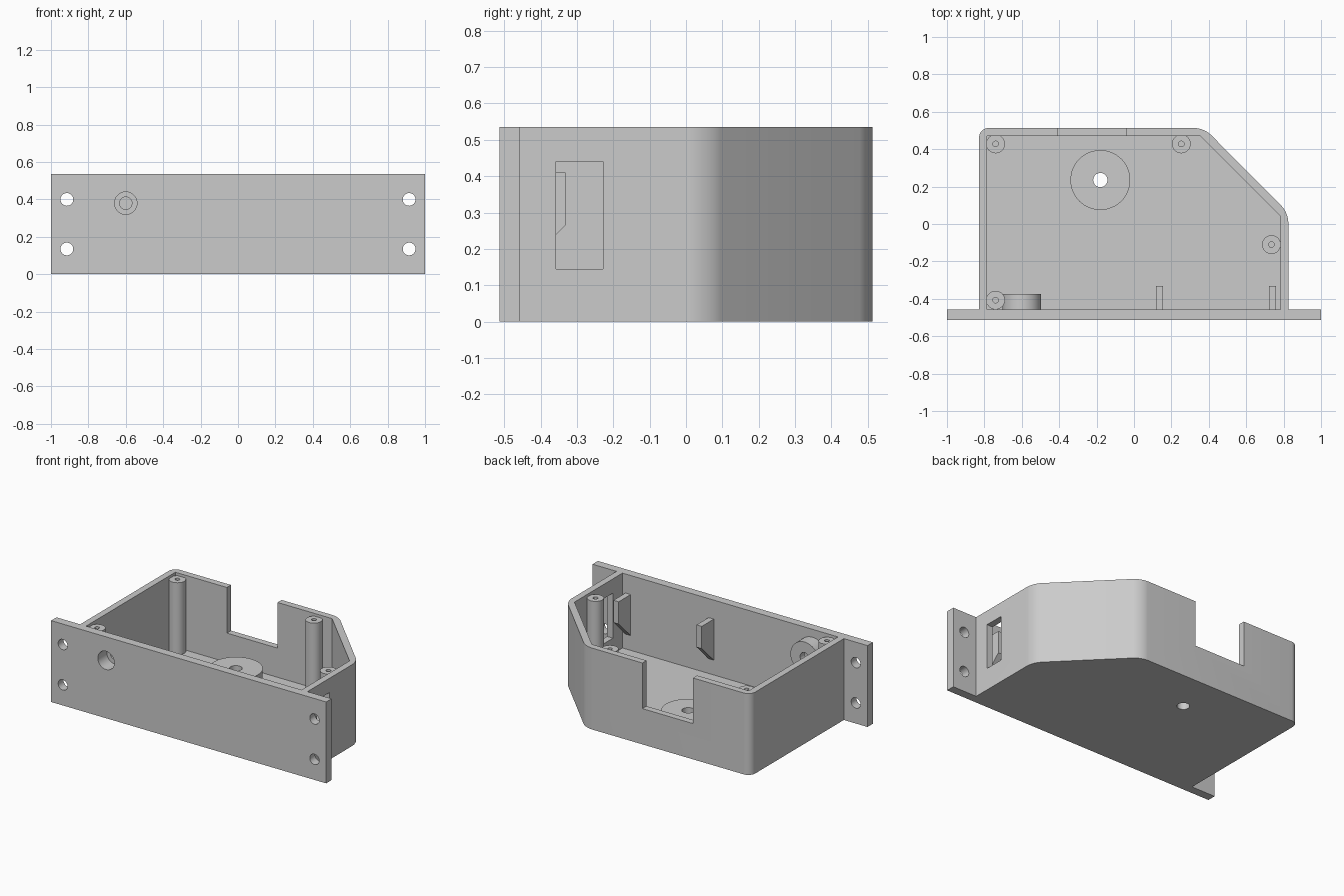
import bpy, bmesh, math
from mathutils import Matrix, Vector

cube = bpy.data.objects.get("Cube")
if cube:
    bpy.data.objects.remove(cube)

grey = bpy.data.materials.new("plain grey")
grey.use_nodes = True
grey.diffuse_color = (0.6, 0.6, 0.6, 1)
grey.node_tree.nodes["Principled BSDF"].inputs["Base Color"].default_value = (0.6, 0.6, 0.6, 1)

HEIGHT, FLOOR = 0.535, 0.043
FRONT, BACK, PANEL_BACK = -0.513, 0.513, -0.457


def make(name, bm):
    bmesh.ops.recalc_face_normals(bm, faces=bm.faces)
    mesh = bpy.data.meshes.new(name)
    bm.to_mesh(mesh)
    bm.free()
    mesh.materials.append(grey)
    obj = bpy.data.objects.new(name, mesh)
    bpy.context.collection.objects.link(obj)
    return obj


def box(name, lo, hi):
    bm = bmesh.new()
    lo, hi = Vector(lo), Vector(hi)
    size = hi - lo
    bmesh.ops.create_cube(bm, size=1, matrix=Matrix.Translation((lo + hi) / 2) @ Matrix.Diagonal((*size, 1)))
    return make(name, bm)


def rod(name, start, end, radius, sides=48):
    bm = bmesh.new()
    start, end = Vector(start), Vector(end)
    axis = end - start
    turn = axis.to_track_quat('Z', 'Y').to_matrix().to_4x4()
    bmesh.ops.create_cone(bm, cap_ends=True, segments=sides, radius1=radius, radius2=radius,
                          depth=axis.length, matrix=Matrix.Translation((start + end) / 2) @ turn)
    return make(name, bm)


def prism(name, points, move, rounded=(), radius=0.05):
    """Extrude a closed profile by a vector, rounding the chosen corners."""
    bm = bmesh.new()
    face = bm.faces.new([bm.verts.new(p) for p in points])
    move = Vector(move)
    top = bmesh.ops.extrude_face_region(bm, geom=[face])["geom"]
    bmesh.ops.translate(bm, verts=[v for v in top if isinstance(v, bmesh.types.BMVert)], vec=move)
    corners = [Vector(points[i]) for i in rounded]
    edges = [e for e in bm.edges
             if abs((e.verts[0].co - e.verts[1].co).normalized().dot(move.normalized())) > 0.99
             and any(min((v.co - c).length for v in e.verts) < 1e-4 for c in corners)]
    if edges:
        bmesh.ops.bevel(bm, geom=edges, offset=radius, segments=8, affect='EDGES',
                        profile=0.5, offset_type='OFFSET')
    return make(name, bm)


def cut(target, cutters):
    for c in cutters:
        c.hide_render = True
        mod = target.modifiers.new("cut", 'BOOLEAN')
        mod.operation, mod.solver, mod.object = 'DIFFERENCE', 'EXACT', c
    bpy.context.view_layer.update()
    done = bpy.data.meshes.new_from_object(target.evaluated_get(bpy.context.evaluated_depsgraph_get()))
    target.modifiers.clear()
    target.data = done


parts, helpers = [], []

# Case walls and floor, open at the top, with a cut-off back corner
shell = prism("case_shell",
              [(-0.828, PANEL_BACK, 0), (0.825, PANEL_BACK, 0), (0.825, 0.06, 0),
               (0.375, BACK, 0), (-0.828, BACK, 0)], (0, 0, HEIGHT), rounded=(2, 3, 4))
cavity = prism("cavity_cutter",
               [(-0.785, -0.6, FLOOR), (0.782, -0.6, FLOOR), (0.782, 0.042, FLOOR),
                (0.355, 0.47, FLOOR), (-0.785, 0.47, FLOOR)], (0, 0, 1))
notch = box("notch_cutter", (-0.41, 0.4, 0.235), (-0.042, 0.6, 0.7))
slot = box("slot_cutter", (0.7, -0.358, 0.145), (0.9, -0.228, 0.441))
drain = rod("floor_hole_cutter", (-0.18, 0.235, -0.1), (-0.18, 0.235, 0.3), 0.038)
cut(shell, [cavity, notch, slot, drain])
parts.append(shell)
helpers += [cavity, notch, slot, drain]

# Raised round pad on the floor
pad = rod("floor_pad", (-0.18, 0.235, FLOOR - 0.01), (-0.18, 0.235, 0.155), 0.16, 64)
cut(pad, [drain])
parts.append(pad)

# Front panel with mounting holes and a stepped socket hole
panel = box("front_panel", (-1, FRONT, 0), (1, PANEL_BACK, HEIGHT))
holes = [rod("mount_hole_cutter", (x, -0.6, z), (x, -0.4, z), 0.034)
         for x in (-0.915, 0.915) for z in (0.135, 0.4)]
recess = rod("socket_recess_cutter", (-0.6, -0.6, 0.38), (-0.6, -0.42, 0.38), 0.06)
bore = rod("socket_bore_cutter", (-0.6, -0.6, 0.38), (-0.6, -0.3, 0.38), 0.033)
cut(panel, holes + [recess])
parts.append(panel)
helpers += holes + [recess, bore]

# Round boss behind the socket hole
boss = rod("socket_boss", (-0.6, PANEL_BACK, 0.38), (-0.6, -0.375, 0.38), 0.103, 64)
cut(boss, [recess, bore])
parts.append(boss)

# Lid screw posts
for i, (x, y) in enumerate([(-0.74, 0.428), (0.253, 0.428), (0.735, -0.11), (-0.74, -0.407)]):
    post = rod(f"screw_post_{i + 1}", (x, y, FLOOR - 0.01), (x, y, 0.517), 0.05)
    pilot = rod("pilot_cutter", (x, y, 0.25), (x, y, 0.7), 0.015, 24)
    cut(post, [pilot])
    parts.append(post)
    helpers.append(pilot)

# Two sloped ribs on the back of the panel
for name, x in (("centre_rib", 0.118), ("side_rib", 0.722)):
    parts.append(prism(name, [(x, PANEL_BACK, 0.14), (x, -0.332, 0.264),
                              (x, -0.332, 0.41), (x, PANEL_BACK, 0.41)], (0.038, 0, 0)))

for h in helpers:
    bpy.data.objects.remove(h)

# Smooth round surfaces, keep edges sharp
bpy.ops.object.select_all(action='DESELECT')
for p in parts:
    p.select_set(True)
bpy.context.view_layer.objects.active = parts[0]
bpy.ops.object.shade_smooth_by_angle(angle=math.radians(30))
